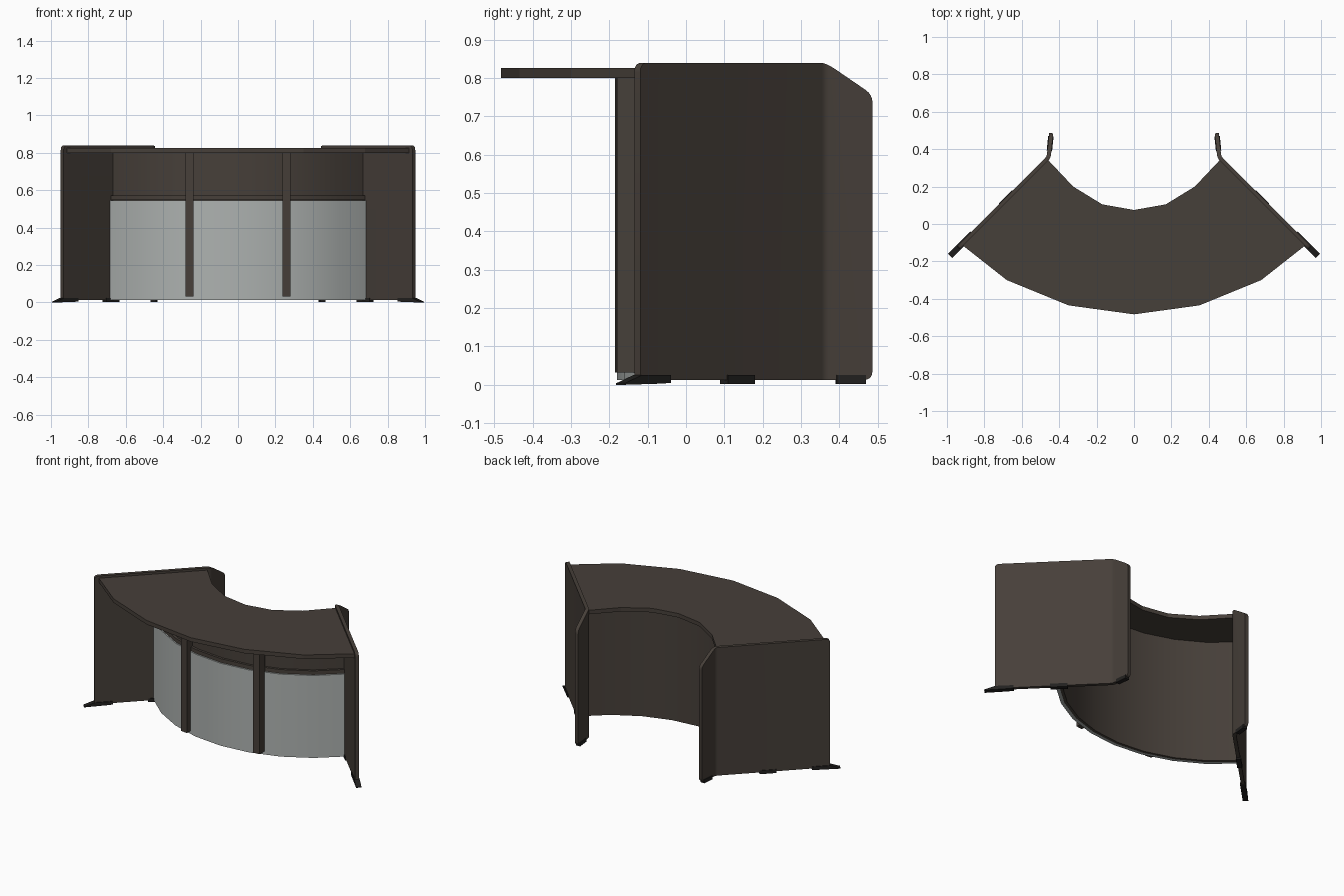
import bpy, bmesh, math
from mathutils import Vector

if "Cube" in bpy.data.objects:
    bpy.data.objects.remove(bpy.data.objects["Cube"])


def mat(name, rgb):
    m = bpy.data.materials.new(name)
    m.diffuse_color = (*rgb, 1)
    m.use_nodes = True
    m.node_tree.nodes["Principled BSDF"].inputs["Base Color"].default_value = m.diffuse_color
    return m


BROWN = mat("dark brown laminate", (0.062, 0.050, 0.041))
GREY = mat("grey metal", (0.42, 0.445, 0.435))
BLACK = mat("black foot", (0.016, 0.015, 0.014))


def finish(bm, name, material, smooth=None):
    bmesh.ops.recalc_face_normals(bm, faces=bm.faces)
    me = bpy.data.meshes.new(name)
    bm.to_mesh(me)
    bm.free()
    ob = bpy.data.objects.new(name, me)
    bpy.context.collection.objects.link(ob)
    me.materials.append(material)
    if smooth:
        bpy.ops.object.select_all(action='DESELECT')
        ob.select_set(True)
        bpy.context.view_layer.objects.active = ob
        bpy.ops.object.shade_smooth_by_angle(angle=math.radians(smooth))
    return ob


def prism(bm, pts, direction):
    """Extrude a closed outline of 3D points along a vector."""
    face = bm.faces.new([bm.verts.new(p) for p in pts])
    ext = bmesh.ops.extrude_face_region(bm, geom=[face], use_keep_orig=True)
    bmesh.ops.translate(bm, vec=direction,
                        verts=[v for v in ext['geom'] if isinstance(v, bmesh.types.BMVert)])


# Curved desk top
half_outer = [(0.35, -0.435), (0.68, -0.30), (0.915, -0.115)]
half_inner = [(0.462, 0.345), (0.325, 0.20), (0.17, 0.105)]
right = half_outer + half_inner
outline = [(0, -0.483)] + right + [(0, 0.075)] + [(-x, y) for x, y in reversed(right)]
bm = bmesh.new()
prism(bm, [(x, y, 0.80) for x, y in outline], Vector((0, 0, 0.026)))
finish(bm, "desk_top", BROWN)

# Curved front wall, built in layers around one centre
CY, SPAN, SEG = 0.7635, math.radians(47), 8


def arc_wall(name, material, r0, r1, z0, z1):
    bm = bmesh.new()
    angles = [-SPAN + 2 * SPAN * i / SEG for i in range(SEG + 1)]
    rings = []
    for a in angles:
        rings.append([bm.verts.new((r * math.sin(a), CY - r * math.cos(a), z))
                      for r, z in ((r0, z0), (r1, z0), (r1, z1), (r0, z1))])
    for p, q in zip(rings, rings[1:]):
        for k in range(4):
            bm.faces.new((p[k], p[(k + 1) % 4], q[(k + 1) % 4], q[k]))
    bm.faces.new(rings[0])
    bm.faces.new(rings[-1])
    finish(bm, name, material, 30)


arc_wall("inner_wall", BROWN, 0.905, 0.923, 0.012, 0.80)
arc_wall("grey_front_panel", GREY, 0.923, 0.9435, 0.012, 0.545)
arc_wall("front_ledge", BROWN, 0.923, 0.938, 0.547, 0.572)

# Folded side panels: profiles drawn flat in (s, z), then bent along a path
L1, LB = 0.67, 0.027
A0, A1 = math.radians(135), math.radians(96)


def fold(s, t):
    x, y, a = 0.94, -0.127, A0
    d = min(s, L1)
    x, y = x + d * math.cos(a), y + d * math.sin(a)
    if s > L1:
        b = min(s - L1, LB)
        a = A0 + (A1 - A0) * b / LB
        mid = (A0 + a) / 2
        x, y = x + b * math.cos(mid), y + b * math.sin(mid)
        d = max(0, s - L1 - LB)
        x, y = x + d * math.cos(a), y + d * math.sin(a)
    return x + t * math.sin(a), y - t * math.cos(a)


def rounded(corners, n=4):
    """Round each (s, z, radius) corner with a short curve."""
    out = []
    for i, (s, z, r) in enumerate(corners):
        p = Vector((s, z))
        if not r:
            out.append(p)
            continue
        u = (Vector(corners[i - 1][:2]) - p).normalized() * r
        v = (Vector(corners[(i + 1) % len(corners)][:2]) - p).normalized() * r
        for k in range(n + 1):
            f = k / n
            out.append(p + u * (1 - f) ** 2 + v * f ** 2)
    return out


def folded_plate(name, material, corners, thick, side, smooth=None):
    bm = bmesh.new()
    prism(bm, [(p.x, -thick / 2, p.y) for p in rounded(corners)], Vector((0, thick, 0)))
    for i in range(5):
        bmesh.ops.bisect_plane(bm, geom=bm.verts[:] + bm.edges[:] + bm.faces[:],
                               plane_co=(L1 + LB * i / 4, 0, 0), plane_no=(1, 0, 0))
    for v in bm.verts:
        x, y = fold(v.co.x, v.co.y)
        v.co = (x * side, y, v.co.z)
    finish(bm, name, material, smooth)


END = L1 + LB + 0.115
for side, tag in ((-1, "left"), (1, "right")):
    folded_plate(tag + "_side_panel", BROWN,
                 [(0, 0.012, 0), (END, 0.012, 0.025), (END, 0.757, 0.022),
                  (L1 + 0.02, 0.84, 0.025), (0, 0.84, 0.025)], 0.022, side, 25)
    # Feet under each side panel
    folded_plate(tag + "_front_foot", BLACK,
                 [(-0.062, 0, 0), (0.07, 0.003, 0), (0.108, 0.005, 0), (0.108, 0.025, 0),
                  (0.0, 0.025, 0), (-0.062, 0.004, 0)], 0.032, side)
    for label, a, b in (("middle", 0.32, 0.42), ("rear", 0.718, 0.795)):
        folded_plate(f"{tag}_{label}_foot", BLACK,
                     [(a, 0.002, 0), (b, 0.002, 0), (b, 0.025, 0), (a, 0.025, 0)],
                     0.029, side)
    # Upright post on the front wall
    bm = bmesh.new()
    x0, x1 = 0.237, 0.281
    prism(bm, [(side * x, y, 0.032) for x, y in
               ((x0, -0.185), (x1, -0.180), (x1, -0.125), (x0, -0.125))],
          Vector((0, 0, 0.768)))
    finish(bm, tag + "_front_post", BROWN)
